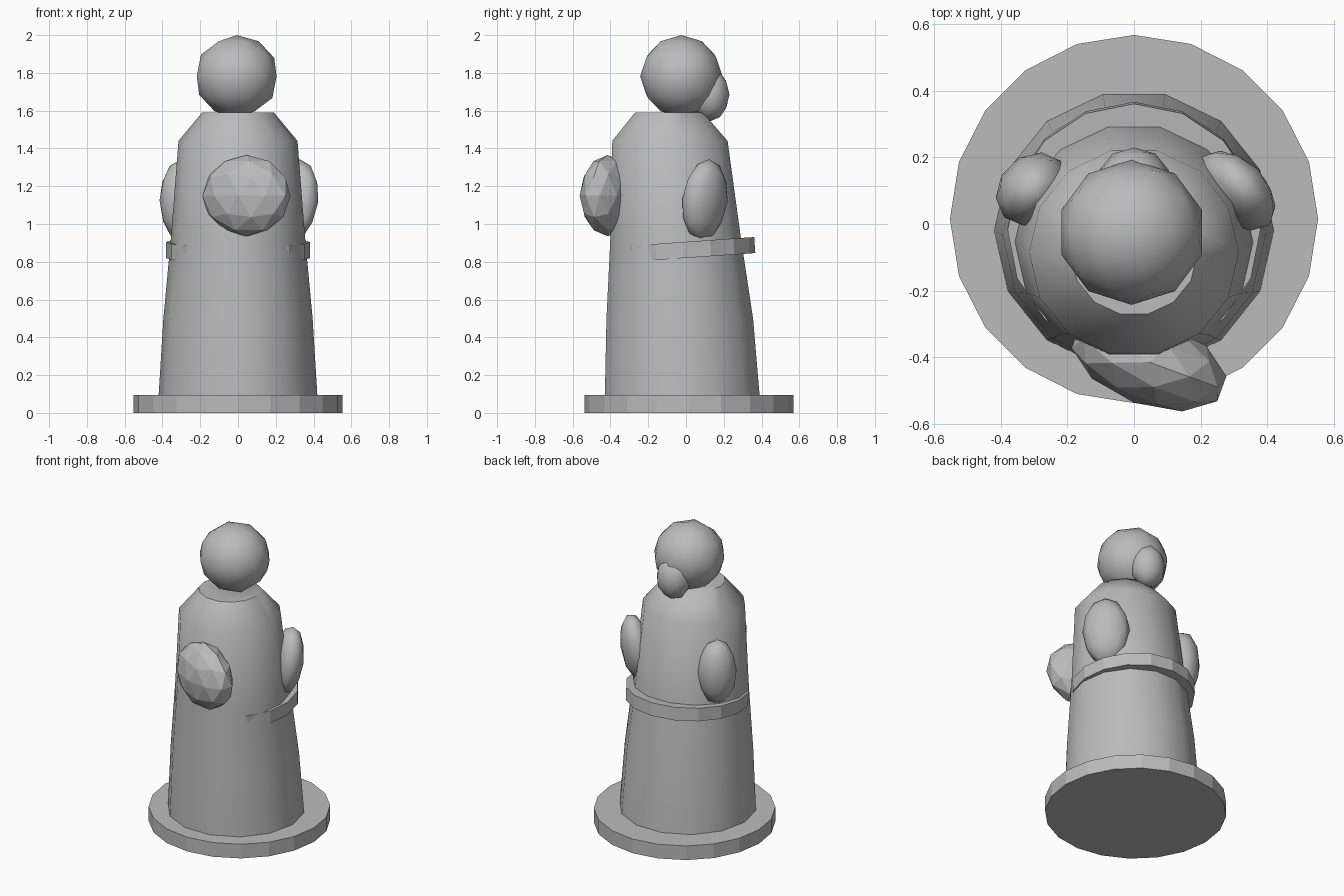
import bpy, bmesh, math
from mathutils import Matrix, Euler, Vector

cube = bpy.data.objects.get("Cube")
if cube:
    bpy.data.objects.remove(cube, do_unlink=True)

# One clay grey for the whole figure
grey = bpy.data.materials.new("clay_grey")
grey.use_nodes = True
colour = (0.5, 0.5, 0.5, 1)
grey.diffuse_color = colour
grey.node_tree.nodes["Principled BSDF"].inputs["Base Color"].default_value = colour


def finish(name, bm, smooth=False):
    bmesh.ops.recalc_face_normals(bm, faces=bm.faces)
    mesh = bpy.data.meshes.new(name)
    bm.to_mesh(mesh)
    bm.free()
    mesh.materials.append(grey)
    obj = bpy.data.objects.new(name, mesh)
    bpy.context.collection.objects.link(obj)
    if smooth:
        bpy.ops.object.select_all(action='DESELECT')
        obj.select_set(True)
        bpy.context.view_layer.objects.active = obj
        bpy.ops.object.shade_smooth_by_angle(angle=math.radians(50))
    return obj


def disc(name, sides, radius, depth, centre, tilt=0):
    bm = bmesh.new()
    place = Matrix.Translation(centre) @ Matrix.Rotation(math.radians(tilt), 4, 'X')
    bmesh.ops.create_cone(bm, cap_ends=True, segments=sides, radius1=radius,
                          radius2=radius, depth=depth, matrix=place)
    return finish(name, bm)


def blob(name, centre, radii, turn=(0, 0, 0), smooth=True):
    bm = bmesh.new()
    rot = Euler([math.radians(a) for a in turn]).to_matrix().to_4x4()
    place = Matrix.Translation(centre) @ rot @ Matrix.Diagonal(Vector((*radii, 1)))
    bmesh.ops.create_icosphere(bm, subdivisions=2, radius=1, matrix=place)
    return finish(name, bm, smooth)


# Round base
disc("base", 20, 0.553, 0.095, (0, 0.015, 0.0475))

# Robe lofted through elliptical rings: height, y centre, x radius, y radius
rings = [(0.095, -0.02, 0.42, 0.42), (0.5, -0.033, 0.395, 0.398),
         (0.93, -0.055, 0.355, 0.354), (1.44, -0.085, 0.315, 0.313),
         (1.59, -0.09, 0.19, 0.185)]
SIDES = 14
bm = bmesh.new()
loops = []
for z, cy, rx, ry in rings:
    angles = [math.tau * i / SIDES for i in range(SIDES)]
    loops.append([bm.verts.new((rx * math.cos(a), cy + ry * math.sin(a), z)) for a in angles])
for low, high in zip(loops, loops[1:]):
    for i in range(SIDES):
        j = (i + 1) % SIDES
        bm.faces.new((low[i], low[j], high[j], high[i]))
bm.faces.new(loops[0])
bm.faces.new(loops[-1])
finish("robe", bm, smooth=True)

# Tilted belt
disc("belt", 16, 0.38, 0.085, (0, -0.015, 0.862), tilt=4)

# Head with a bun at the back
blob("head", (-0.007, -0.025, 1.782), (0.222, 0.218, 0.218))
blob("hair_bun", (0, 0.13, 1.685), (0.11, 0.1, 0.14))

# Arms, turned to lie against the back corners of the robe
blob("left_arm", (0.305, 0.1, 1.125), (0.09, 0.145, 0.22), (0, 8, 45))
blob("right_arm", (-0.305, 0.105, 1.125), (0.1, 0.12, 0.215), (0, 0, -45))

# Faceted bundle held in front
blob("front_bundle", (0.045, -0.415, 1.15), (0.245, 0.13, 0.215), (0, 0, -20), smooth=False)
